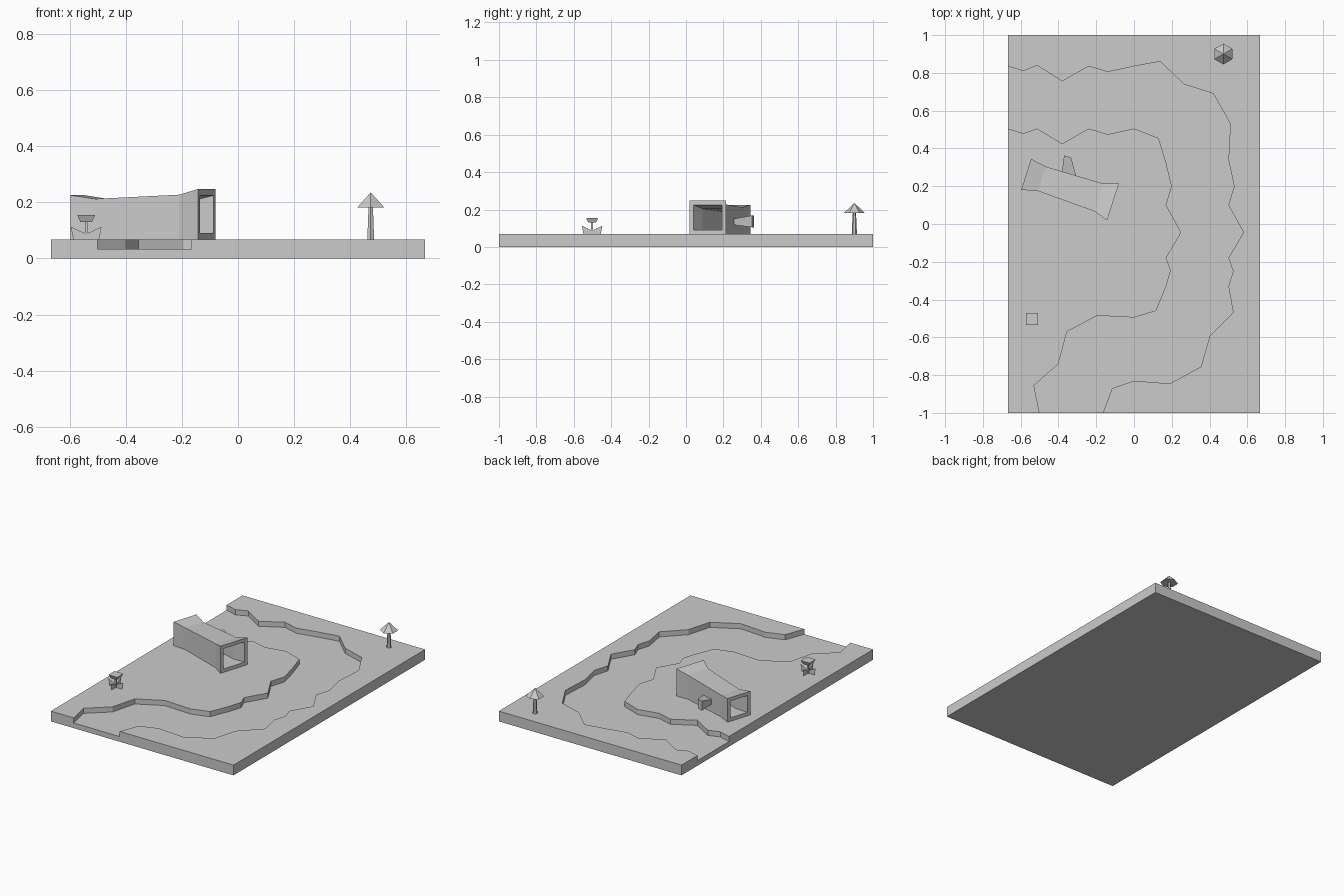
import bpy, bmesh, math
from mathutils import Vector

if "Cube" in bpy.data.objects:
    bpy.data.objects.remove(bpy.data.objects["Cube"])

TOP, BED = 0.068, 0.034      # ground level and river bed level


def make(name, verts, faces):
    mesh = bpy.data.meshes.new(name)
    mesh.from_pydata(verts, [], faces)
    bm = bmesh.new()
    bm.from_mesh(mesh)
    bmesh.ops.recalc_face_normals(bm, faces=bm.faces)
    bm.to_mesh(mesh)
    bm.free()
    ob = bpy.data.objects.new(name, mesh)
    bpy.context.collection.objects.link(ob)
    return ob


def loft(name, rings, loop=False):
    """Skin equal-sized rings; cap the ends, or join last ring to first."""
    n, m = len(rings[0]), len(rings)
    verts = [tuple(v) for r in rings for v in r]
    faces = []
    for i in range(m if loop else m - 1):
        a, b = i * n, (i + 1) % m * n
        faces += [(a + k, a + (k + 1) % n, b + (k + 1) % n, b + k) for k in range(n)]
    if not loop:
        faces += [tuple(range(n))[::-1], tuple(range((m - 1) * n, m * n))]
    return make(name, verts, faces)


def ngon(x, y, z, r, n, turn=0.0):
    return [(x + r * math.cos(turn + 2 * math.pi * k / n),
             y + r * math.sin(turn + 2 * math.pi * k / n), z) for k in range(n)]


def rect(x, y, z, hx, hy):
    return [(x - hx, y - hy, z), (x + hx, y - hy, z), (x + hx, y + hy, z), (x - hx, y + hy, z)]


# ground slab with a carved river
ground = loft("ground", [rect(0, 0, 0, 0.667, 1), rect(0, 0, TOP, 0.667, 1)])
outer = [(-.75, .86), (-.667, .835), (-.587, .81), (-.513, .84), (-.38, .755), (-.24, .835),
         (-.138, .805), (0, .835), (.138, .86), (.265, .74), (.42, .69), (.51, .53),
         (.50, .34), (.53, .20), (.50, .10), (.58, -.045), (.50, -.18), (.525, -.25),
         (.50, -.33), (.525, -.47), (.40, -.595), (.355, -.755), (.19, -.845), (0, -.83),
         (-.116, -.87), (-.165, -1), (-.2, -1.1)]
inner = [(-.75, .53), (-.667, .505), (-.587, .48), (-.513, .505), (-.38, .425), (-.24, .505),
         (-.138, .475), (0, .505), (.13, .455), (.17, .325), (.20, .20), (.17, .10),
         (.25, -.045), (.17, -.18), (.195, -.245), (.17, -.33), (.117, -.46), (0, -.495),
         (-.195, -.485), (-.355, -.57), (-.40, -.74), (-.53, -.855), (-.50, -1), (-.48, -1.1)]
path = outer + inner[::-1]
cutter = loft("river_cutter", [[(x, y, z) for x, y in path] for z in (BED, 0.2)])
mod = ground.modifiers.new("river", 'BOOLEAN')
mod.operation, mod.solver, mod.object = 'DIFFERENCE', 'EXACT', cutter
bpy.context.view_layer.objects.active = ground
bpy.ops.object.modifier_apply(modifier=mod.name)
bpy.data.objects.remove(cutter)

# hollow log, open at both ends: centre x, y, half width, top
side = Vector((.306, .952, 0))
stations = [(-.571, .263, .086, .225), (-.487, .239, .068, .212),
            (-.185, .140, .077, .227), (-.111, .117, .103, .247)]


def section(x, y, h, top, gap):
    c, w = Vector((x, y, 0)), side * (h - gap)
    lo, hi = Vector((0, 0, TOP + gap)), Vector((0, 0, top - gap))
    return [c - w + lo, c + w + lo, c + w + hi, c - w + hi]


loft("hollow_log", [section(*s, 0) for s in stations]
     + [section(*s, .023) for s in stations[::-1]], loop=True)

# branch stub on the back of the log


def stub(a, b, lo, hi):
    return [(*a, lo), (*b, lo), (*b, hi), (*a, hi)]


loft("branch_stub", [stub((-.381, .278), (-.306, .254), .118, .150),
                     stub((-.370, .363), (-.333, .352), .105, .168)])

# mushroom
mx, my, q = .473, .90, math.pi / 6
loft("mushroom_stem", [ngon(mx, my, TOP, .014, 6, q), ngon(mx, my, .184, .009, 6, q)])
cap = ngon(mx, my, .182, .055, 6, q) + [(mx, my, .235)]
make("mushroom_cap", cap, [tuple(range(6))] + [(k, (k + 1) % 6, 6) for k in range(6)])

# flower with crossed leaf planes
fx, fy = -.541, -.502
loft("flower_head", [rect(fx, fy, .130, .021, .021), rect(fx, fy, .155, .032, .032)])
loft("flower_stem", [rect(fx, fy, TOP, .005, .005), rect(fx, fy, .131, .005, .005)])
leaf = [(0, TOP), (.046, TOP), (.055, .113), (0, .087)]
for i, (dx, dy) in enumerate([(1, 0), (0, 1), (-1, 0), (0, -1)]):
    make(f"leaf_{i + 1}", [(fx + dx * u, fy + dy * u, z) for u, z in leaf], [(0, 1, 2, 3)])
